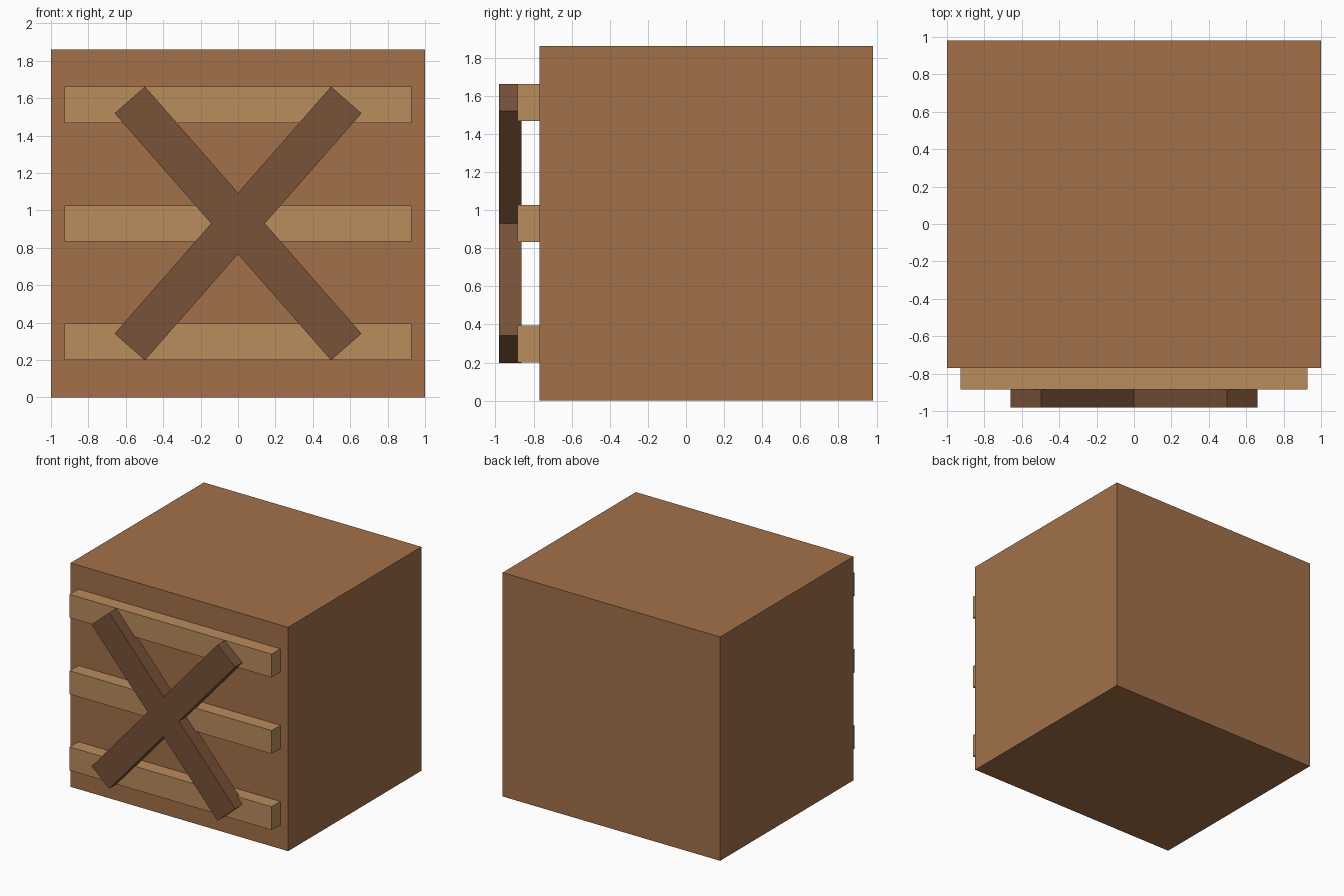
import bpy, bmesh
from math import atan2, sin, cos

if "Cube" in bpy.data.objects:
    bpy.data.objects.remove(bpy.data.objects["Cube"])


def material(name, rgb):
    mat = bpy.data.materials.new(name)
    mat.diffuse_color = (*rgb, 1)
    mat.use_nodes = True
    mat.node_tree.nodes["Principled BSDF"].inputs["Base Color"].default_value = mat.diffuse_color
    return mat


def extrude_profile(name, points, y_front, y_back, mat):
    """Closed (x, z) outline extruded along y."""
    bm = bmesh.new()
    face = bm.faces.new([bm.verts.new((x, y_front, z)) for x, z in points])
    result = bmesh.ops.extrude_face_region(bm, geom=[face])
    moved = [v for v in result["geom"] if isinstance(v, bmesh.types.BMVert)]
    bmesh.ops.translate(bm, verts=moved, vec=(0, y_back - y_front, 0))
    bmesh.ops.recalc_face_normals(bm, faces=bm.faces)
    mesh = bpy.data.meshes.new(name)
    bm.to_mesh(mesh)
    bm.free()
    mesh.materials.append(mat)
    obj = bpy.data.objects.new(name, mesh)
    bpy.context.collection.objects.link(obj)
    return obj


def rect(half_x, z0, z1):
    return [(-half_x, z0), (half_x, z0), (half_x, z1), (-half_x, z1)]


box_wood = material("box_wood", (0.36, 0.165, 0.067))
slat_wood = material("slat_wood", (0.49, 0.266, 0.109))
brace_wood = material("brace_wood", (0.188, 0.084, 0.040))

FRONT, HEIGHT = -0.77, 1.86
MID = HEIGHT / 2

# Crate body
extrude_profile("crate_body", rect(1.0, 0, HEIGHT), FRONT, 0.98, box_wood)

# Horizontal slats on the front
for name, z in (("lower", 0.297), ("middle", 0.93), ("upper", 1.565)):
    extrude_profile(f"{name}_slat", rect(0.928, z - 0.097, z + 0.097),
                    -0.885, FRONT, slat_wood)

# Cross brace: one joined X outline, mirrored from its upper right arm
angle = atan2(1.32, 1.157)
half_w, half_len = 0.108, 0.878
c, s = cos(angle), sin(angle)
outer = (half_len * c + half_w * s, half_len * s - half_w * c)
inner = (half_len * c - half_w * s, half_len * s + half_w * c)
right_notch, top_notch = (half_w / s, 0), (0, half_w / c)
half = [right_notch, outer, inner, top_notch,
        (-inner[0], inner[1]), (-outer[0], outer[1])]
outline = half + [(-x, -z) for x, z in half]
extrude_profile("cross_brace", [(x, z + MID) for x, z in outline],
                -0.98, -0.862, brace_wood)
